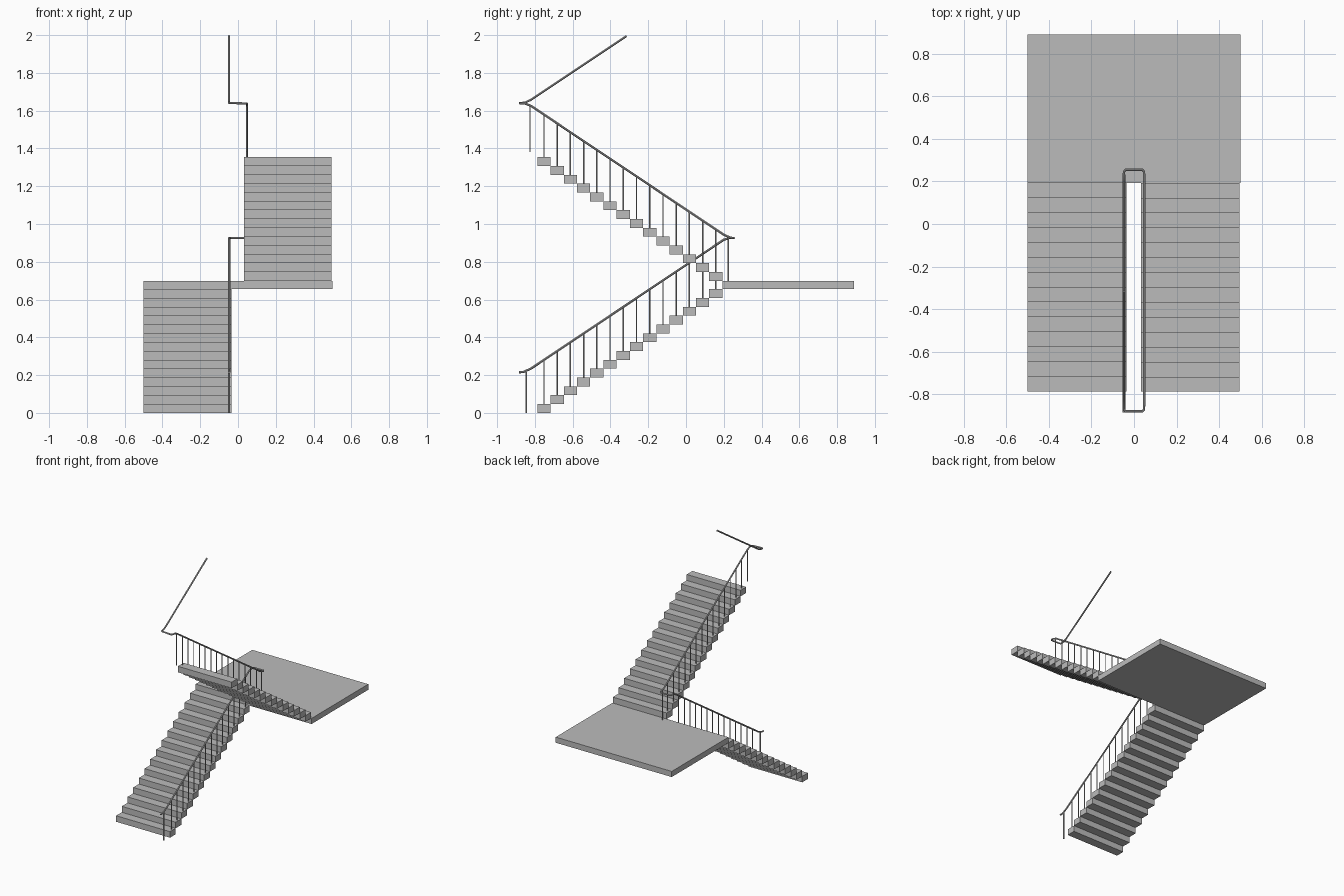
import bpy
from mathutils import Vector

if "Cube" in bpy.data.objects:
    bpy.data.objects.remove(bpy.data.objects["Cube"])

grey = bpy.data.materials.new("mid_grey")
grey.use_nodes = True
colour = (0.5, 0.5, 0.5, 1)
grey.diffuse_color = colour
grey.node_tree.nodes["Principled BSDF"].inputs["Base Color"].default_value = colour

STEPS = 14
RUN = 0.07
RISE = 0.655 / STEPS
FRONT = -0.787
LANDING_TOP = 0.699
RAIL_X = 0.047
SLOPE = RISE / RUN


def box(name, low, high):
    low, high = Vector(low), Vector(high)
    bpy.ops.mesh.primitive_cube_add(size=1, location=(low + high) / 2)
    ob = bpy.context.object
    ob.name = name
    ob.scale = high - low
    ob.data.materials.append(grey)


def post(name, x, y, bottom, top, radius=0.0035):
    bpy.ops.mesh.primitive_cylinder_add(vertices=8, radius=radius, depth=top - bottom,
                                        location=(x, y, (bottom + top) / 2))
    ob = bpy.context.object
    ob.name = name
    ob.data.materials.append(grey)
    bpy.ops.object.shade_smooth_by_angle()


def lower_rail(y):
    return 0.235 + SLOPE * (y + 0.82)


def upper_rail(y):
    return 1.625 - SLOPE * (y + 0.82)


# Half landing
box("landing", (-0.5, 0.192, 0.655), (0.5, 0.89, LANDING_TOP))

# Two flights of separate block steps with a baluster on each step
for i in range(STEPS):
    y = FRONT + i * RUN
    mid = y + RUN / 2
    z = i * RISE
    box("lower_step", (-0.5, y, z), (-0.035, y + RUN, z + RISE))
    post("lower_baluster", -RAIL_X, mid, z + RISE, lower_rail(mid))

    z = LANDING_TOP + (STEPS - 1 - i) * RISE
    box("upper_step", (0.032, y, z), (0.496, y + RUN, z + RISE))
    post("upper_baluster", RAIL_X, mid, z + RISE, upper_rail(mid))

# End posts
post("bottom_post", -RAIL_X, -0.846, 0, 0.222, 0.005)
post("landing_post", RAIL_X, 0.224, LANDING_TOP, 0.932)
post("top_post", RAIL_X, -0.826, 1.38, 1.627)

# Continuous handrail turning at the landing and at the top
path = [
    (-RAIL_X, -0.885, 0.215), (-RAIL_X, -0.86, 0.217), (-RAIL_X, -0.82, lower_rail(-0.82)),
    (-RAIL_X, 0.2, lower_rail(0.2)), (-RAIL_X, 0.23, 0.926), (-RAIL_X, 0.245, 0.926),
    (-0.04, 0.254, 0.926), (0.04, 0.254, 0.926),
    (RAIL_X, 0.245, 0.926), (RAIL_X, 0.23, 0.93), (RAIL_X, 0.2, upper_rail(0.2)),
    (RAIL_X, -0.82, upper_rail(-0.82)), (RAIL_X, -0.85, 1.637), (RAIL_X, -0.87, 1.638),
    (0.04, -0.879, 1.638), (-0.04, -0.879, 1.641),
    (-RAIL_X, -0.87, 1.641), (-RAIL_X, -0.85, 1.644), (-RAIL_X, -0.82, 1.658),
    (-RAIL_X, -0.315, 1.995),
]
curve = bpy.data.curves.new("handrail", "CURVE")
curve.dimensions = "3D"
curve.bevel_depth = 0.006
curve.bevel_resolution = 2
curve.use_fill_caps = True
spline = curve.splines.new("POLY")
spline.points.add(len(path) - 1)
for p, co in zip(spline.points, path):
    p.co = (*co, 1)
    p.radius = 1
curve.materials.append(grey)
rail = bpy.data.objects.new("handrail", curve)
bpy.context.collection.objects.link(rail)
bpy.ops.object.select_all(action="DESELECT")
rail.select_set(True)
bpy.context.view_layer.objects.active = rail
bpy.ops.object.convert(target="MESH")
bpy.ops.object.shade_smooth_by_angle()
